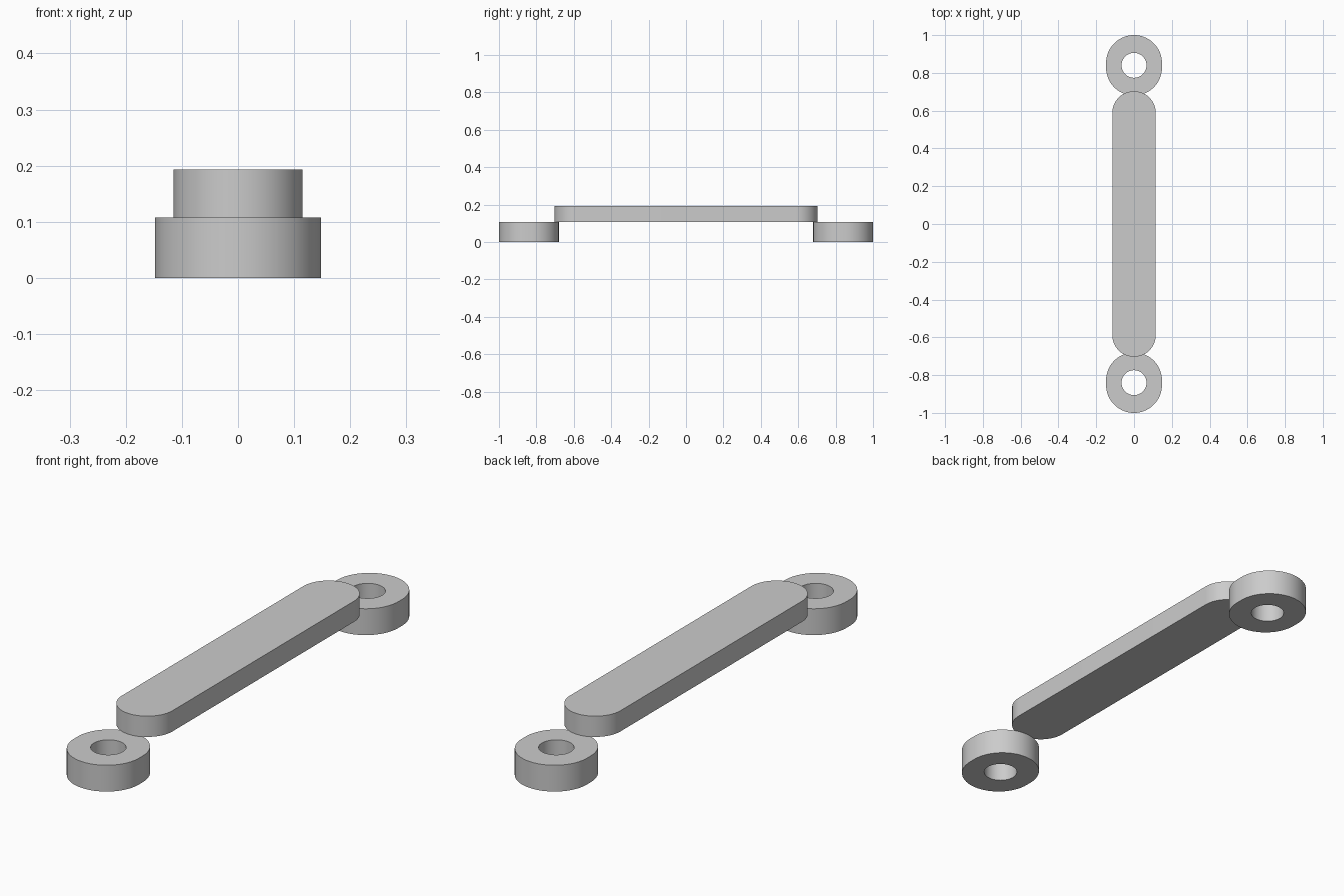
import bpy
import bmesh
from math import sin, cos, pi, radians

cube = bpy.data.objects.get("Cube")
if cube:
    bpy.data.objects.remove(cube, do_unlink=True)

SEGMENTS = 32            # segments in each half circle
PAD_HEIGHT = 0.108
TOP = 0.193

grey = bpy.data.materials.new("light grey")
grey.use_nodes = True
grey.diffuse_color = (0.6, 0.6, 0.6, 1)
grey.node_tree.nodes["Principled BSDF"].inputs["Base Color"].default_value = (0.6, 0.6, 0.6, 1)


def slot_outline(radius, straight):
    """Outline of two half circles, moved apart along y by the half length 'straight'."""
    points = []
    for side in (1, -1):
        for i in range(SEGMENTS + 1):
            a = pi * i / SEGMENTS
            points.append((side * radius * cos(a), side * (radius * sin(a) + straight)))
    return points


def finish(name, bm, y):
    bmesh.ops.remove_doubles(bm, verts=bm.verts, dist=1e-5)
    bmesh.ops.recalc_face_normals(bm, faces=bm.faces)
    mesh = bpy.data.meshes.new(name)
    bm.to_mesh(mesh)
    bm.free()
    mesh.materials.append(grey)
    obj = bpy.data.objects.new(name, mesh)
    obj.location.y = y
    bpy.context.collection.objects.link(obj)
    bpy.ops.object.select_all(action="DESELECT")
    obj.select_set(True)
    bpy.context.view_layer.objects.active = obj
    bpy.ops.object.shade_smooth_by_angle(angle=radians(30))


def slot_solid(name, radius, straight, bottom, top, y=0, hole=None):
    """Upright slot-shaped block, with a round through hole if a hole radius is given."""
    bm = bmesh.new()

    def ring(outline, z):
        return [bm.verts.new((px, py, z)) for px, py in outline]

    def bridge(a, b):
        for i in range(len(a)):
            j = (i + 1) % len(a)
            bm.faces.new((a[i], a[j], b[j], b[i]))

    outer = slot_outline(radius, straight)
    low, high = ring(outer, bottom), ring(outer, top)
    bridge(low, high)
    if hole:
        inner = slot_outline(hole, 0)
        hole_low, hole_high = ring(inner, bottom), ring(inner, top)
        bridge(hole_low, hole_high)
        bridge(low, hole_low)
        bridge(high, hole_high)
    else:
        bm.faces.new(low)
        bm.faces.new(high)
    finish(name, bm, y)


# Mounting pads with screw holes
for label, side in (("front", -1), ("back", 1)):
    slot_solid(label + "_mounting_pad", 0.148, 0.012, 0, PAD_HEIGHT, side * 0.84, hole=0.066)

# Grip bar resting on the pads
slot_solid("grip_bar", 0.115, 0.588, PAD_HEIGHT, TOP)
